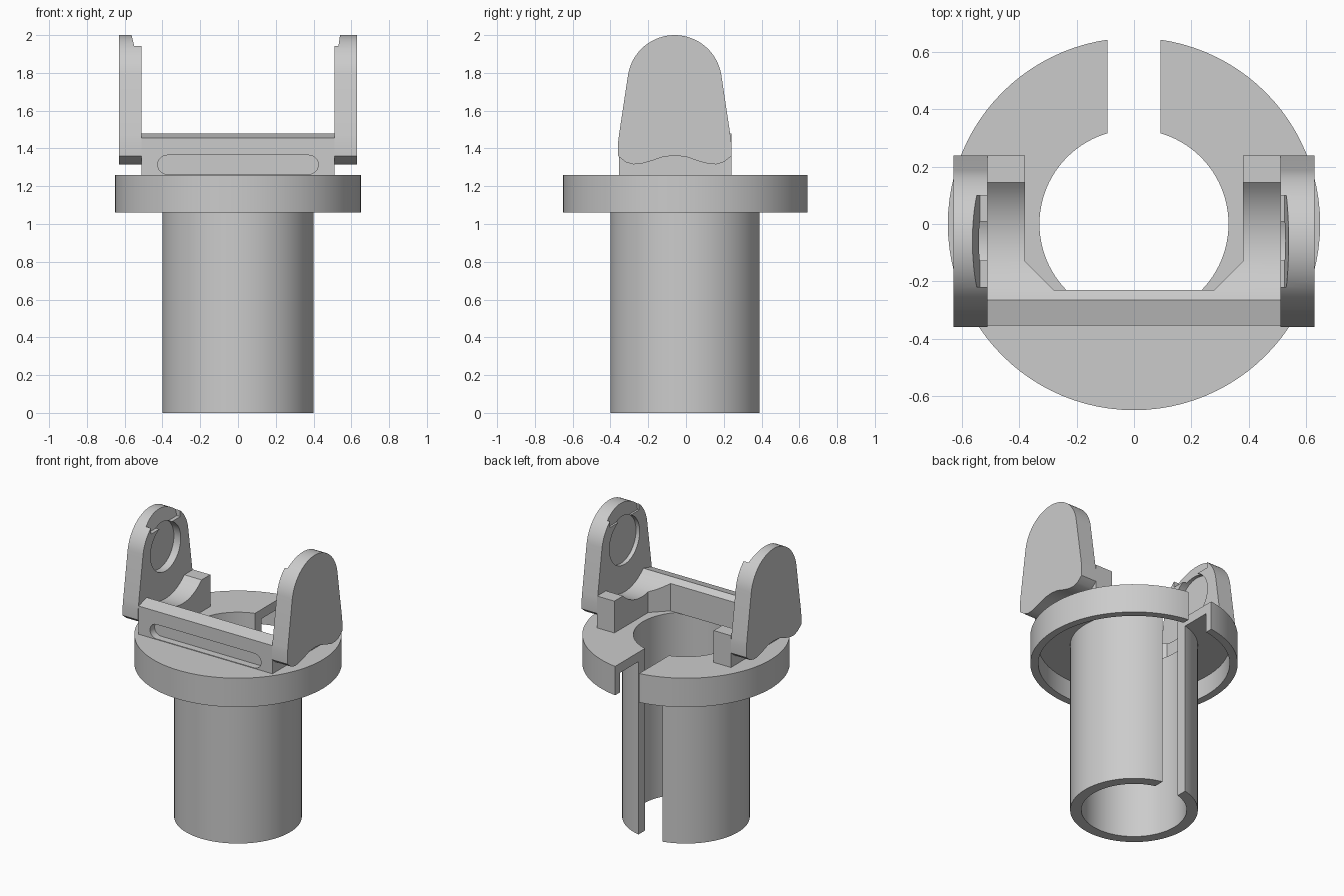
import bpy, bmesh, math
from mathutils import Vector

if "Cube" in bpy.data.objects:
    bpy.data.objects.remove(bpy.data.objects["Cube"], do_unlink=True)

# One plain grey for the whole part
grey = bpy.data.materials.new("plain_grey")
grey.use_nodes = True
grey.diffuse_color = (0.6, 0.6, 0.6, 1)
grey.node_tree.nodes["Principled BSDF"].inputs["Base Color"].default_value = (0.6, 0.6, 0.6, 1)


def finish(name, bm):
    bmesh.ops.recalc_face_normals(bm, faces=bm.faces)
    mesh = bpy.data.meshes.new(name)
    bm.to_mesh(mesh)
    bm.free()
    mesh.materials.append(grey)
    obj = bpy.data.objects.new(name, mesh)
    bpy.context.collection.objects.link(obj)
    return obj


def prism(name, points, axis, start, end):
    """Extrude a 2D outline along x, y or z."""
    place = {"x": lambda p, t: (t, p[0], p[1]),
             "y": lambda p, t: (p[0], t, p[1]),
             "z": lambda p, t: (p[0], p[1], t)}[axis]
    bm = bmesh.new()
    face = bm.faces.new([bm.verts.new(place(p, start)) for p in points])
    result = bmesh.ops.extrude_face_region(bm, geom=[face])
    moved = [v for v in result["geom"] if isinstance(v, bmesh.types.BMVert)]
    bmesh.ops.translate(bm, verts=moved, vec=Vector(place((0, 0), end - start)))
    return finish(name, bm)


def revolve(name, profile, steps):
    """Spin a closed radius/height profile about z."""
    bm = bmesh.new()
    verts = [bm.verts.new((r, 0, z)) for r, z in profile]
    edges = [bm.edges.new((verts[i - 1], verts[i])) for i in range(len(verts))]
    bmesh.ops.spin(bm, geom=verts + edges, cent=(0, 0, 0), axis=(0, 0, 1),
                   angle=math.tau, steps=steps, use_merge=True)
    bmesh.ops.remove_doubles(bm, verts=bm.verts, dist=0.0001)
    return finish(name, bm)


def select(obj):
    bpy.ops.object.select_all(action="DESELECT")
    obj.select_set(True)
    bpy.context.view_layer.objects.active = obj


def cut(obj, cutter):
    cutter.hide_render = True
    mod = obj.modifiers.new("cut", "BOOLEAN")
    mod.operation = "DIFFERENCE"
    mod.solver = "EXACT"
    mod.object = cutter
    select(obj)
    bpy.ops.object.modifier_apply(modifier=mod.name)
    bpy.data.objects.remove(cutter, do_unlink=True)


def smooth(obj):
    select(obj)
    bpy.ops.object.shade_smooth_by_angle(angle=math.radians(25))


def arc(cx, cy, radius, first, last, steps):
    angles = [math.radians(first + (last - first) * i / steps) for i in range(steps + 1)]
    return [(cx + radius * math.cos(a), cy + radius * math.sin(a)) for a in angles]


PIVOT_Y, PIVOT_Z = -0.06, 1.75
BASE = 1.26          # top of the flange
INNER, OUTER = 0.512, 0.63   # ear faces

# Split tube with a flange that is hollow underneath
tube = revolve("flanged_tube", [(0.33, 0), (0.4, 0), (0.4, 1.195), (0.6, 1.195),
                                (0.6, 1.06), (0.65, 1.06), (0.65, BASE), (0.33, BASE)], 96)
cut(tube, prism("slot_cutter", [(-0.092, 0.1), (0.092, 0.1), (0.092, 0.8), (-0.092, 0.8)],
                "z", -0.1, 1.5))
smooth(tube)

# U-shaped cradle: front bar and two arms with a hollow curved top
cradle_side = [(-0.355, BASE), (0.24, BASE), (0.24, 1.48)]
cradle_side += arc(PIVOT_Y, 1.685, 0.29, -45, -135, 20)
cradle_side += [(-0.355, 1.455)]
cradle = prism("cradle", cradle_side, "x", -INNER, INNER)
cut(cradle, prism("opening_cutter", [(-0.38, 0.4), (-0.38, -0.13), (-0.28, -0.23),
                                     (0.28, -0.23), (0.38, -0.13), (0.38, 0.4)], "z", 1.1, 1.7))
groove = arc(0.375, 1.314, 0.05, -90, 90, 12) + arc(-0.375, 1.314, 0.05, 90, 270, 12)
cut(cradle, prism("groove_cutter", groove, "y", -0.5, -0.305))
smooth(cradle)

# Ears: rounded top, tapered sides and a wavy lower edge
wave = [(0.3, 1.36), (0.26, 1.328), (0.22, 1.316), (0.18, 1.318), (0.12, 1.335), (0.06, 1.356)]
ear_side = [(PIVOT_Y - d, z) for d, z in wave] + [(PIVOT_Y, 1.362)]
ear_side += [(PIVOT_Y + d, z) for d, z in reversed(wave)]
ear_side += [(0.24, 1.43), (0.235, 1.47)]
ear_side += arc(PIVOT_Y, PIVOT_Z, 0.25, 9, 171, 32)
ear_side += [(-0.355, 1.47), (-0.36, 1.43)]

for name, side, depth in (("left_ear", 1, 0.028), ("right_ear", -1, 0.052)):
    ear = prism(name, ear_side, "x", side * INNER, side * OUTER)
    # Round pocket on the inner face
    pocket = arc(PIVOT_Y, PIVOT_Z, 0.165, 0, 350, 47)
    cut(ear, prism("pocket_cutter", pocket, "x", side * 0.4, side * (INNER + depth)))
    # Sloping lead-in from the top edge
    ramp = [(side * 0.4, 1.9), (side * (INNER + depth * 0.5), 1.9),
            (side * (INNER + depth), 2.0), (side * (INNER + depth * 1.25), 2.05),
            (side * 0.4, 2.05)]
    cut(ear, prism("ramp_cutter", ramp, "y", PIVOT_Y - 0.16, PIVOT_Y + 0.16))
    smooth(ear)
